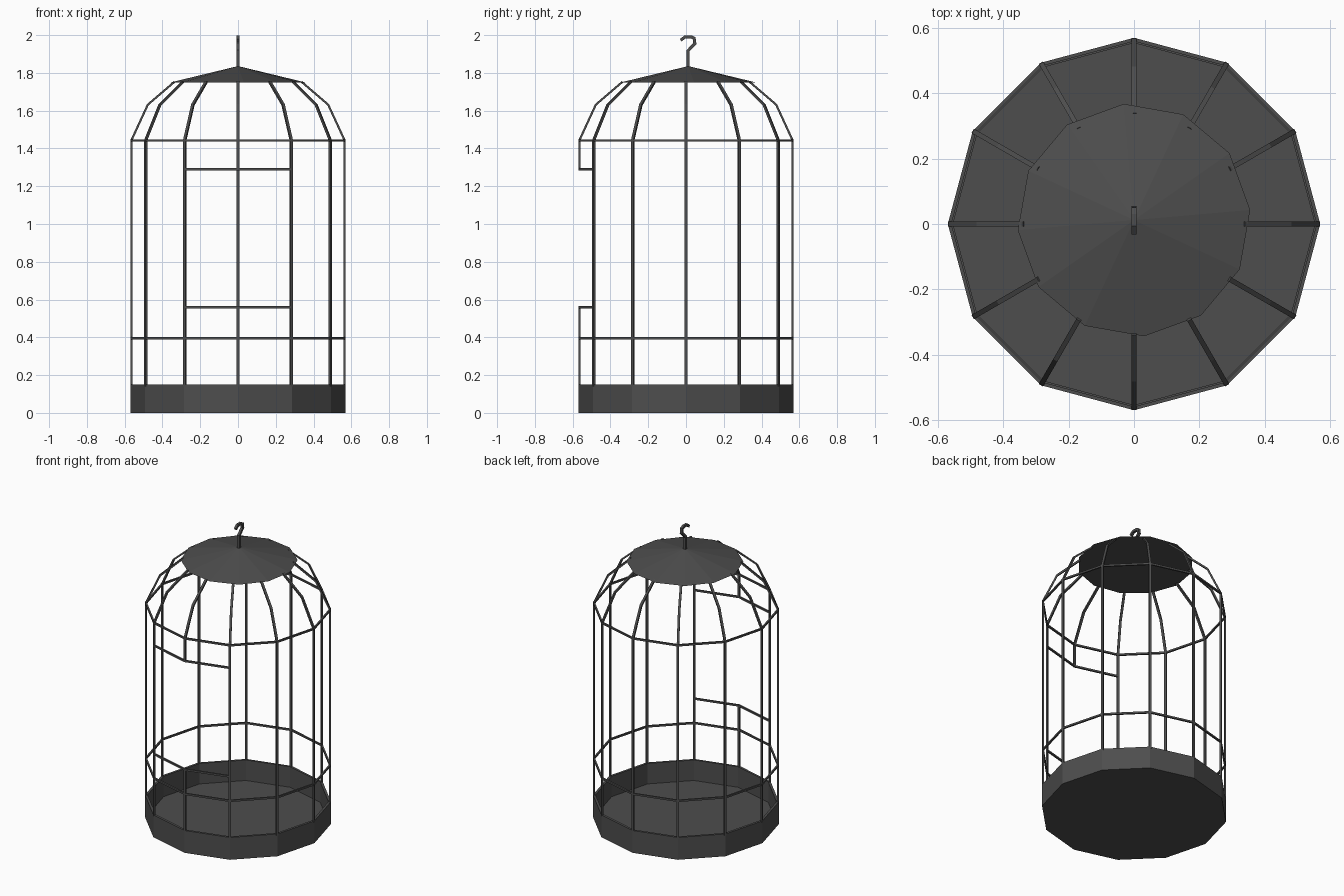
import bpy, bmesh, math
from mathutils import Vector

if "Cube" in bpy.data.objects:
    bpy.data.objects.remove(bpy.data.objects["Cube"])

R = 0.57          # corner radius of the twelve-sided cage
N = 12

iron = bpy.data.materials.new("dark grey iron")
iron.diffuse_color = (0.075, 0.075, 0.075, 1)
iron.use_nodes = True
iron.node_tree.nodes["Principled BSDF"].inputs["Base Color"].default_value = iron.diffuse_color


def finish(name, bm):
    bmesh.ops.recalc_face_normals(bm, faces=bm.faces[:])
    me = bpy.data.meshes.new(name)
    bm.to_mesh(me)
    bm.free()
    me.materials.append(iron)
    ob = bpy.data.objects.new(name, me)
    bpy.context.collection.objects.link(ob)
    return ob


def skin(bm, sections, closed=False):
    """Join matching cross-sections into a tube."""
    loops = [[bm.verts.new(p) for p in s] for s in sections]
    n = len(loops[0])
    pairs = list(zip(loops, loops[1:]))
    if closed:
        pairs.append((loops[-1], loops[0]))
    for a, b in pairs:
        for i in range(n):
            j = (i + 1) % n
            bm.faces.new((a[i], a[j], b[j], b[i]))
    if not closed:
        bm.faces.new(loops[0])
        bm.faces.new(loops[-1])


def polar(r, deg, z):
    a = math.radians(deg)
    return Vector((r * math.cos(a), r * math.sin(a), z))


def hoop(name, z, angles, closed, depth=0.011, height=0.012):
    """Flat-sided ring or part ring through the cage corners."""
    bm = bmesh.new()
    h = height / 2
    skin(bm, [[polar(R, a, z - h), polar(R, a, z + h),
               polar(R - depth, a, z + h), polar(R - depth, a, z - h)]
              for a in angles], closed)
    return finish(name, bm)


def miter_normals(path):
    """Left-over normals of a 2D path, scaled to keep thickness at bends."""
    out = []
    for i in range(len(path)):
        ns = []
        for a, b in ((i - 1, i), (i, i + 1)):
            if a >= 0 and b < len(path):
                d = (Vector(path[b]) - Vector(path[a])).normalized()
                ns.append(Vector((d.y, -d.x)))
        m = sum(ns, Vector((0, 0))).normalized()
        out.append(m / m.dot(ns[0]))
    return out


def bar(name, path, deg, width=0.015, depth=0.011):
    """Upright bar following an (r, z) path at one angle."""
    bm = bmesh.new()
    side = polar(width / 2, deg + 90, 0)
    secs = []
    for (r, z), m in zip(path, miter_normals(path)):
        o = polar(r, deg, z)
        i = polar(r - m.x * depth, deg, z - m.y * depth)
        secs.append([o - side, o + side, i + side, i - side])
    skin(bm, secs)
    return finish(name, bm)


# base tray: open dish with thin wall
bm = bmesh.new()
rings = [[bm.verts.new(polar(r, k * 30, z)) for k in range(N)]
         for r, z in ((R, 0), (R, 0.15), (R - 0.016, 0.15), (R - 0.016, 0.012))]
for a, b in zip(rings, rings[1:]):
    for k in range(N):
        j = (k + 1) % N
        bm.faces.new((a[k], a[j], b[j], b[k]))
bm.faces.new(rings[0])
bm.faces.new(rings[-1])
finish("base_tray", bm)

# bars with bent dome tops; the front one is cut for the door opening
dome = [(R, 1.444), (0.482, 1.635), (0.34, 1.757)]
for k in range(N):
    if k == 9:
        bar("front_bar_lower", [(R, 0.14), (R, 0.56)], 270)
        bar("front_bar_upper", [(R, 1.288)] + dome, 270)
    else:
        bar(f"bar_{k + 1}", [(R, 0.14)] + dome, k * 30)

# hoops and door rails
full = [k * 30 for k in range(N)]
hoop("lower_hoop", 0.395, full, True)
hoop("upper_hoop", 1.442, full, True)
hoop("door_sill", 0.559, [240, 270, 300], False)
hoop("door_lintel", 1.29, [240, 270, 300], False)

# cone cap, slightly turned relative to the bars
bm = bmesh.new()
cy = 0.012
rim = [bm.verts.new(polar(0.357, 5 + k * 30, 1.75) + Vector((0, cy, 0))) for k in range(N)]
tip = bm.verts.new((0, cy, 1.836))
for k in range(N):
    bm.faces.new((rim[k], rim[(k + 1) % N], tip))
bm.faces.new(rim)
finish("roof_cap", bm)

# hanging hook in the side plane
path = [(0.01, 1.81), (0.01, 1.917), (0.047, 1.955), (0.043, 1.983),
        (0.028, 1.991), (-0.004, 1.991), (-0.028, 1.973)]
bm = bmesh.new()
t = 0.008
skin(bm, [[Vector((sx * t, y + s * m.x * t, z + s * m.y * t))
           for sx, s in ((-1, -1), (1, -1), (1, 1), (-1, 1))]
          for (y, z), m in zip(path, miter_normals(path))])
finish("hanging_hook", bm)
